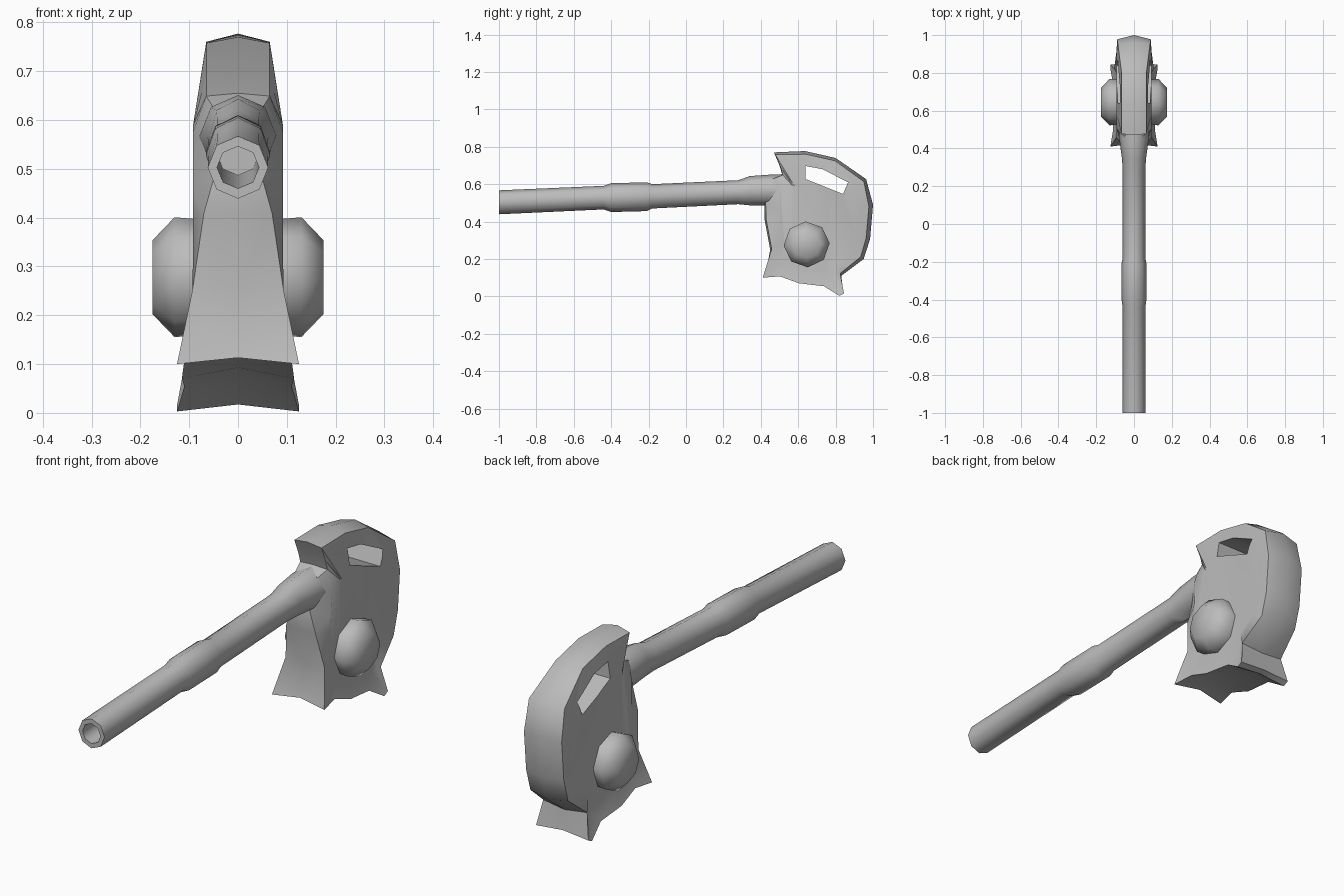
import bpy, bmesh, math

cube = bpy.data.objects.get("Cube")
if cube:
    bpy.data.objects.remove(cube, do_unlink=True)

grey = bpy.data.materials.new("plain grey")
grey.use_nodes = True
grey.diffuse_color = (0.5, 0.5, 0.5, 1)
grey.node_tree.nodes["Principled BSDF"].inputs["Base Color"].default_value = grey.diffuse_color


def loft(bm, rings):
    """Skin closed rings of equal length; returns the rings of vertices."""
    loops = [[bm.verts.new(p) for p in ring] for ring in rings]
    for a, b in zip(loops, loops[1:]):
        for i in range(len(a)):
            j = (i + 1) % len(a)
            bm.faces.new((a[i], a[j], b[j], b[i]))
    return loops


def make(name, bm):
    bmesh.ops.recalc_face_normals(bm, faces=bm.faces)
    mesh = bpy.data.meshes.new(name)
    bm.to_mesh(mesh)
    bm.free()
    mesh.materials.append(grey)
    obj = bpy.data.objects.new(name, mesh)
    bpy.context.collection.objects.link(obj)
    return obj


def smooth(obj, degrees=42):
    bpy.ops.object.select_all(action="DESELECT")
    obj.select_set(True)
    bpy.context.view_layer.objects.active = obj
    bpy.ops.object.shade_smooth_by_angle(angle=math.radians(degrees))


# Housing outline: y, z, half width at the rim, ridge (+) or groove (-) on the centre line
OUTLINE = [
    (0.41, 0.10, 0.125, -0.05), (0.45, 0.25, 0.093, 0.03),
    (0.42, 0.41, 0.07, 0.03), (0.42, 0.5, 0.045, 0.02), (0.45, 0.63, 0.05, 0.02),
    (0.513, 0.655, 0.065, 0.02), (0.5, 0.7, 0.065, 0.02), (0.47, 0.77, 0.065, 0.03),
    (0.636, 0.777, 0.065, 0.04), (0.8, 0.74, 0.065, 0.04), (0.963, 0.627, 0.085, 0.05),
    (1.0, 0.49, 0.09, 0.08), (0.984, 0.306, 0.09, 0.08), (0.95, 0.2, 0.09, 0.07),
    (0.83, 0.11, 0.105, 0.05), (0.845, 0.015, 0.125, -0.03), (0.82, 0.003, 0.125, -0.04),
    (0.738, 0.054, 0.11, -0.06), (0.604, 0.07, 0.115, -0.08), (0.503, 0.107, 0.11, -0.06),
]
CY, CZ = 0.72, 0.36
SIDE = 0.092


def ring(x_of, scale_of):
    pts = []
    for y, z, w, r in OUTLINE:
        s = scale_of(z, r)
        pts.append((x_of(w), CY + (y - CY) * s, CZ + (z - CZ) * s))
    return pts


def rim_scale(z, r):
    return min(1, 1 - r)


def inner_scale(z, r):
    return min(0.8, 0.23 / (z - CZ)) if z > 0.6 else 0.72


bm = bmesh.new()
loops = loft(bm, [
    ring(lambda w: -SIDE, inner_scale),
    ring(lambda w: -w, rim_scale),
    ring(lambda w: 0, lambda z, r: min(1, 1 + r)),
    ring(lambda w: w, rim_scale),
    ring(lambda w: SIDE, inner_scale),
])
bm.faces.new(loops[0])
bm.faces.new(loops[-1])
bmesh.ops.triangulate(bm, faces=bm.faces)
housing = make("housing", bm)

# Grip opening cut through the housing
HOLE = [(0.64, 0.697), (0.73, 0.68), (0.866, 0.61), (0.84, 0.547), (0.64, 0.627)]
bm = bmesh.new()
for end in loft(bm, [[(x, y, z) for y, z in HOLE] for x in (-0.3, 0.3)]):
    bm.faces.new(end)
cutter = make("grip_cutter", bm)
cutter.hide_render = True
cut = housing.modifiers.new("grip opening", "BOOLEAN")
cut.operation = "DIFFERENCE"
cut.solver = "EXACT"
cut.object = cutter
bpy.context.view_layer.objects.active = housing
bpy.ops.object.modifier_apply(modifier=cut.name)
bpy.data.objects.remove(cutter, do_unlink=True)
smooth(housing)


def octagon(y, z, rx, rz):
    angles = [math.tau * i / 8 for i in range(8)]
    return [(rx * math.sin(a), y, z + rz * math.cos(a)) for a in angles]


# Blower tube: bore, mouth, collar and flared root
TUBE = [
    (-0.4, 0.53, 0.043, 0.043), (-1, 0.503, 0.043, 0.043), (-1, 0.503, 0.062, 0.064),
    (-0.44, 0.528, 0.06, 0.063), (-0.4, 0.528, 0.066, 0.077), (-0.21, 0.533, 0.066, 0.077),
    (-0.18, 0.535, 0.06, 0.065), (0.28, 0.557, 0.06, 0.064), (0.34, 0.565, 0.063, 0.078),
    (0.45, 0.568, 0.078, 0.083), (0.6, 0.565, 0.088, 0.085),
]
bm = bmesh.new()
loops = loft(bm, [octagon(*row) for row in TUBE])
bm.faces.new(loops[0])
bm.faces.new(loops[-1])
smooth(make("blower_tube", bm), 50)

# Domed fan covers on both sides
for name, side in (("left_fan_cover", 1), ("right_fan_cover", -1)):
    bm = bmesh.new()
    loops = loft(bm, [
        [(side * x, 0.645 + r * math.cos(a), 0.278 + r * math.sin(a))
         for a in (math.tau * i / 8 + 0.05 for i in range(8))]
        for x, r in ((0.07, 0.118), (0.13, 0.123), (0.175, 0.076))])
    bm.faces.new(loops[0])
    bm.faces.new(loops[-1])
    smooth(make(name, bm), 60)
